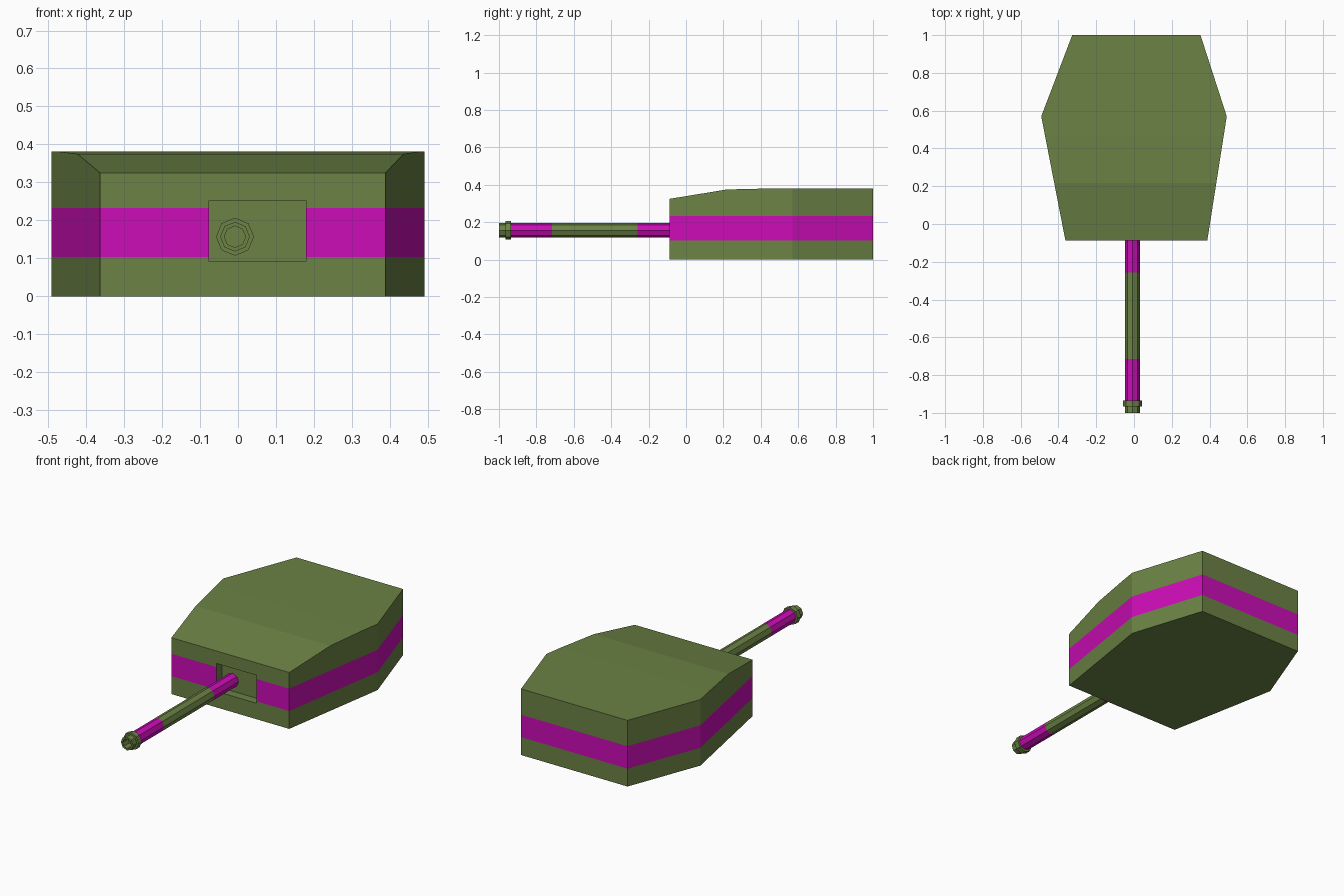
import bpy, bmesh, math

if "Cube" in bpy.data.objects:
    bpy.data.objects.remove(bpy.data.objects["Cube"])


def material(name, color):
    m = bpy.data.materials.new(name)
    m.diffuse_color = (*color, 1)
    m.use_nodes = True
    m.node_tree.nodes["Principled BSDF"].inputs["Base Color"].default_value = m.diffuse_color
    return m


GREEN = material("olive_green", (0.147, 0.223, 0.058))
MAGENTA = material("magenta", (0.60, 0.004, 0.47))


def make_object(name, bm):
    bmesh.ops.recalc_face_normals(bm, faces=bm.faces[:])
    mesh = bpy.data.meshes.new(name)
    bm.to_mesh(mesh)
    bm.free()
    mesh.materials.append(GREEN)
    mesh.materials.append(MAGENTA)
    obj = bpy.data.objects.new(name, mesh)
    bpy.context.collection.objects.link(obj)
    return obj


def slice_mesh(bm, co, no):
    bmesh.ops.bisect_plane(bm, geom=bm.verts[:] + bm.edges[:] + bm.faces[:],
                           plane_co=co, plane_no=no)


# Turret body: six-sided plan, extruded, with the roof sloping to the front
FRONT, TOP = -0.088, 0.381
plan = [(-0.363, FRONT), (0.388, FRONT), (0.491, 0.57),
        (0.352, 1.0), (-0.327, 1.0), (-0.491, 0.57)]
bm = bmesh.new()
base = bm.faces.new([bm.verts.new((x, y, 0)) for x, y in plan])
ret = bmesh.ops.extrude_face_region(bm, geom=[base], use_keep_orig=True)
for v in ret["geom"]:
    if isinstance(v, bmesh.types.BMVert):
        v.co.z = TOP
roof = [(FRONT, 0.325), (0.218, 0.375), (0.465, TOP)]
for y, z in roof[1:]:
    slice_mesh(bm, (0, y, 0), (0, 1, 0))
for v in bm.verts:
    for y, z in roof:
        if v.co.z > 0.3 and abs(v.co.y - y) < 1e-4:
            v.co.z = z

# Painted band around the body
BAND = (0.103, 0.232)
for z in BAND:
    slice_mesh(bm, (0, 0, z), (0, 0, 1))
bm.normal_update()
for f in bm.faces:
    z = f.calc_center_median().z
    if abs(f.normal.z) < 0.05 and BAND[0] < z < BAND[1]:
        f.material_index = 1
turret = make_object("turret_body", bm)

# Shallow rectangular gun recess in the front plate
bm = bmesh.new()
bmesh.ops.create_cube(bm, size=1)
for v in bm.verts:
    v.co.x = 0.179 if v.co.x > 0 else -0.076
    v.co.y = FRONT + 0.05 if v.co.y > 0 else FRONT - 0.1
    v.co.z = 0.253 if v.co.z > 0 else 0.092
cutter = make_object("recess_cutter", bm)
cutter.hide_render = True
cutter.hide_viewport = True
cutter.display_type = 'WIRE'
cut = turret.modifiers.new("recess", 'BOOLEAN')
cut.operation = 'DIFFERENCE'
cut.solver = 'EXACT'
cut.object = cutter

# Gun barrel: octagonal lathe of (y, radius, material of the section that follows)
SIDES, CX, CZ = 8, -0.008, 0.157
profile = [(-0.02, 0.039, 1), (-0.258, 0.039, 0), (-0.716, 0.039, 1),
           (-0.935, 0.039, 0), (-0.935, 0.050, 0), (-0.965, 0.050, 0),
           (-0.965, 0.039, 0), (-1.0, 0.039, 0), (-1.0, 0.028, 0),
           (-0.95, 0.028, 0)]
bm = bmesh.new()
rings = []
for y, r, _ in profile:
    rings.append([bm.verts.new((CX + r * math.cos(a), y, CZ + r * math.sin(a)))
                  for a in (2 * math.pi * i / SIDES for i in range(SIDES))])
for (a, b), (_, _, mat) in zip(zip(rings, rings[1:]), profile):
    for i in range(SIDES):
        j = (i + 1) % SIDES
        bm.faces.new((a[i], a[j], b[j], b[i])).material_index = mat
bm.faces.new(rings[0])
bm.faces.new(rings[-1])
make_object("gun_barrel", bm)
